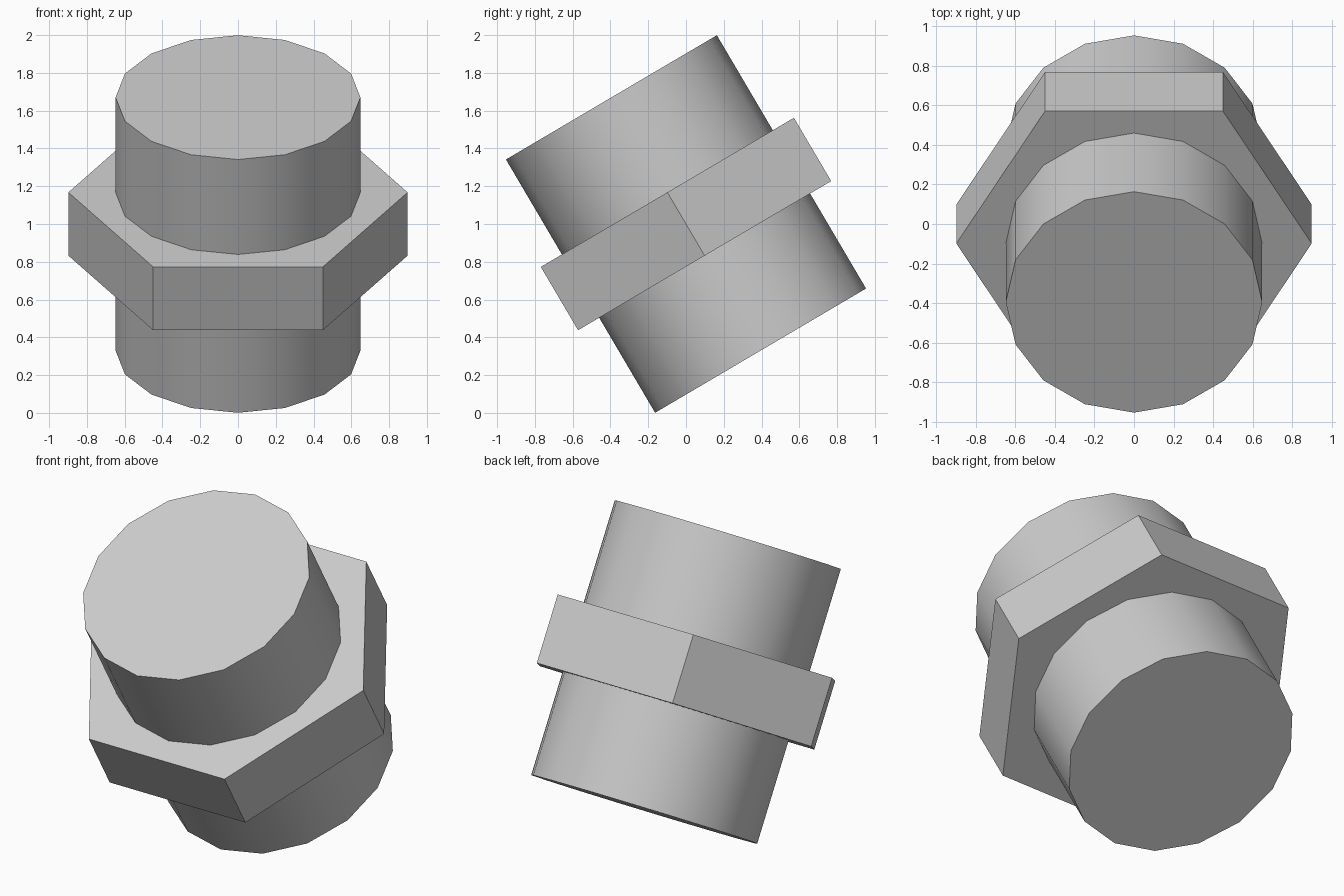
import bpy
import math

TILT = math.radians(30.5)

cube = bpy.data.objects.get("Cube")
if cube:
    bpy.data.objects.remove(cube, do_unlink=True)

# Single plain grey for every part
grey = bpy.data.materials.new("plain_grey")
grey.use_nodes = True
colour = (0.6, 0.6, 0.6, 1)
grey.diffuse_color = colour
grey.node_tree.nodes["Principled BSDF"].inputs["Base Color"].default_value = colour


def prism(name, sides, radius, depth, spin=0):
    """Regular prism centred on the model, leaning towards the front."""
    bpy.ops.mesh.primitive_cylinder_add(
        vertices=sides, radius=radius, depth=depth,
        location=(0, 0, 1), rotation=(TILT, 0, spin))
    obj = bpy.context.object
    obj.name = name
    # Spin about the prism's own axis first, then lean
    obj.rotation_mode = 'ZYX'
    obj.rotation_euler = (TILT, 0, spin)
    obj.data.materials.append(grey)
    return obj


# Round shaft running through the collar
shaft = prism("shaft", 16, 0.648, 1.556)
bpy.ops.object.shade_smooth_by_angle(angle=math.radians(30))

# Hexagonal collar around the middle, corners to left and right
collar = prism("hex_collar", 6, 0.898, 0.389, math.radians(30))
